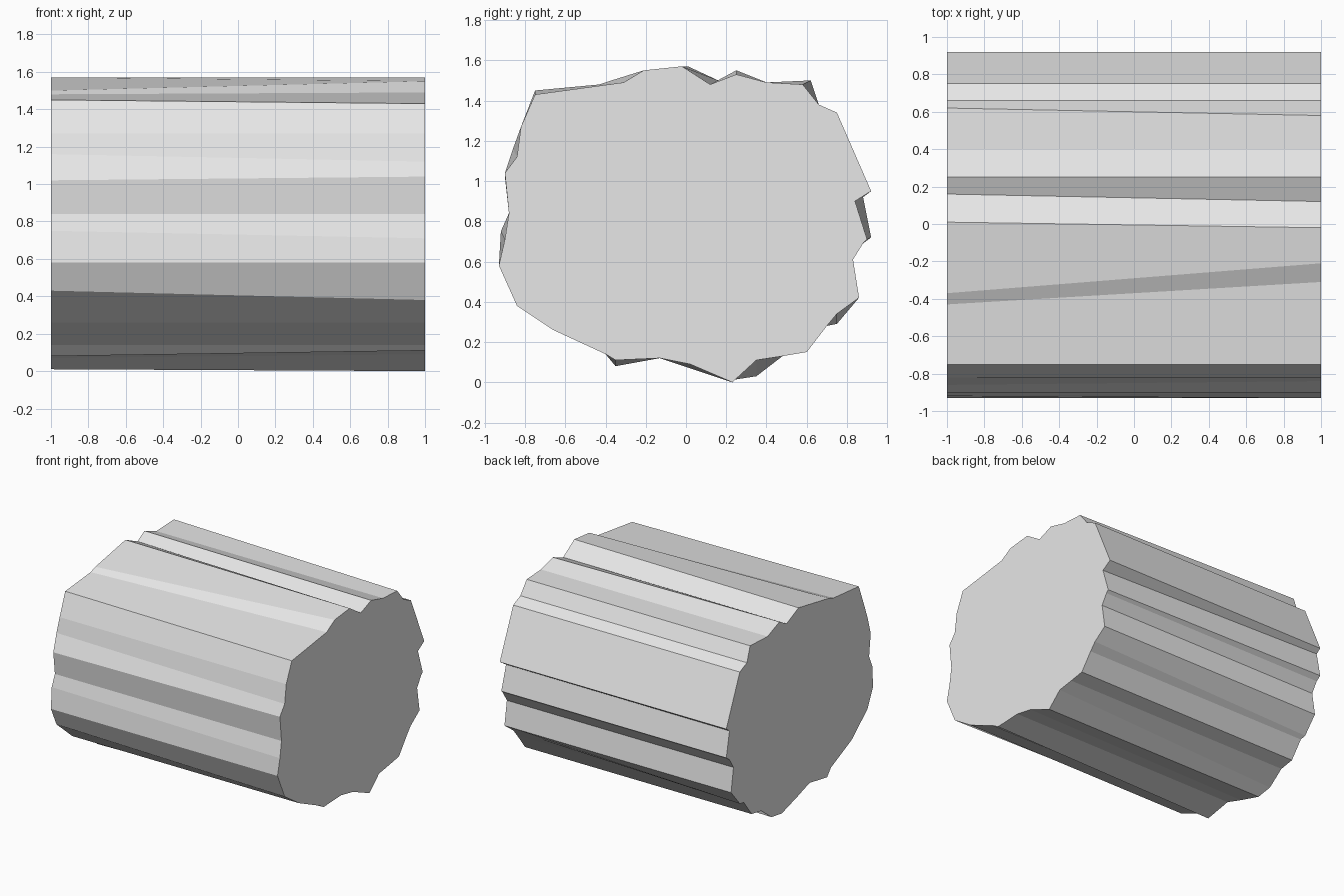
import bpy
import bmesh

# Remove the default object
default_cube = bpy.data.objects.get("Cube")
if default_cube:
    bpy.data.objects.remove(default_cube, do_unlink=True)


def make_material(name, colour):
    material = bpy.data.materials.new(name)
    material.use_nodes = True
    material.diffuse_color = colour
    shader = next(n for n in material.node_tree.nodes if n.type == "BSDF_PRINCIPLED")
    shader.inputs["Base Color"].default_value = colour
    return material


# Rough outline of the left end as (y, z) in hundredths, anticlockwise from the bottom
outline = [
    (23, 0), (35, 11), (48, 13), (60, 15), (70, 28), (75, 34), (86, 42),
    (83, 61), (88, 69), (90, 71), (84, 90), (92, 95), (75, 134), (66, 138),
    (58, 148), (40, 149), (25, 153), (12, 148), (-2, 157), (-21, 155),
    (-31, 149), (-75, 143), (-82, 127), (-84, 112), (-90, 104), (-88, 84),
    (-90, 71), (-93, 58), (-84, 38), (-66, 26), (-40, 14), (-35, 11),
    (-13, 12), (2, 9),
]

# How far single ridges and grooves drift by the right end
drift = {
    0: (-1, 1), 1: (0, -8), 5: (0, -5), 9: (2, 1), 10: (4, 2), 14: (4, 2),
    16: (0, 2), 17: (4, 2), 18: (3, 0), 19: (-16, -5), 20: (-12, -1),
    21: (0, 2), 23: (-2, 4), 24: (0, -2), 26: (-2, 4), 28: (-2, 5),
    31: (0, -3), 33: (0, -2),
}


def end_ring(bm, x, amount):
    """Add one end outline, shifted by the given share of the drift."""
    ring = []
    for index, (y, z) in enumerate(outline):
        dy, dz = drift.get(index, (0, 0))
        ring.append(bm.verts.new((x, (y + dy * amount) / 100, (z + dz * amount) / 100)))
    return ring


# Log body: two flat ends joined by long facets
bm = bmesh.new()
left_ring = end_ring(bm, 1, 0)
right_ring = end_ring(bm, -1, 1)
bm.faces.new(left_ring)
bm.faces.new(list(reversed(right_ring)))
count = len(outline)
for i in range(count):
    j = (i + 1) % count
    bm.faces.new((left_ring[j], left_ring[i], right_ring[i], right_ring[j]))
bmesh.ops.recalc_face_normals(bm, faces=bm.faces[:])

mesh = bpy.data.meshes.new("log_body")
bm.to_mesh(mesh)
bm.free()
mesh.materials.append(make_material("light grey", (0.8, 0.8, 0.8, 1)))
log_body = bpy.data.objects.new("log_body", mesh)
bpy.context.collection.objects.link(log_body)
